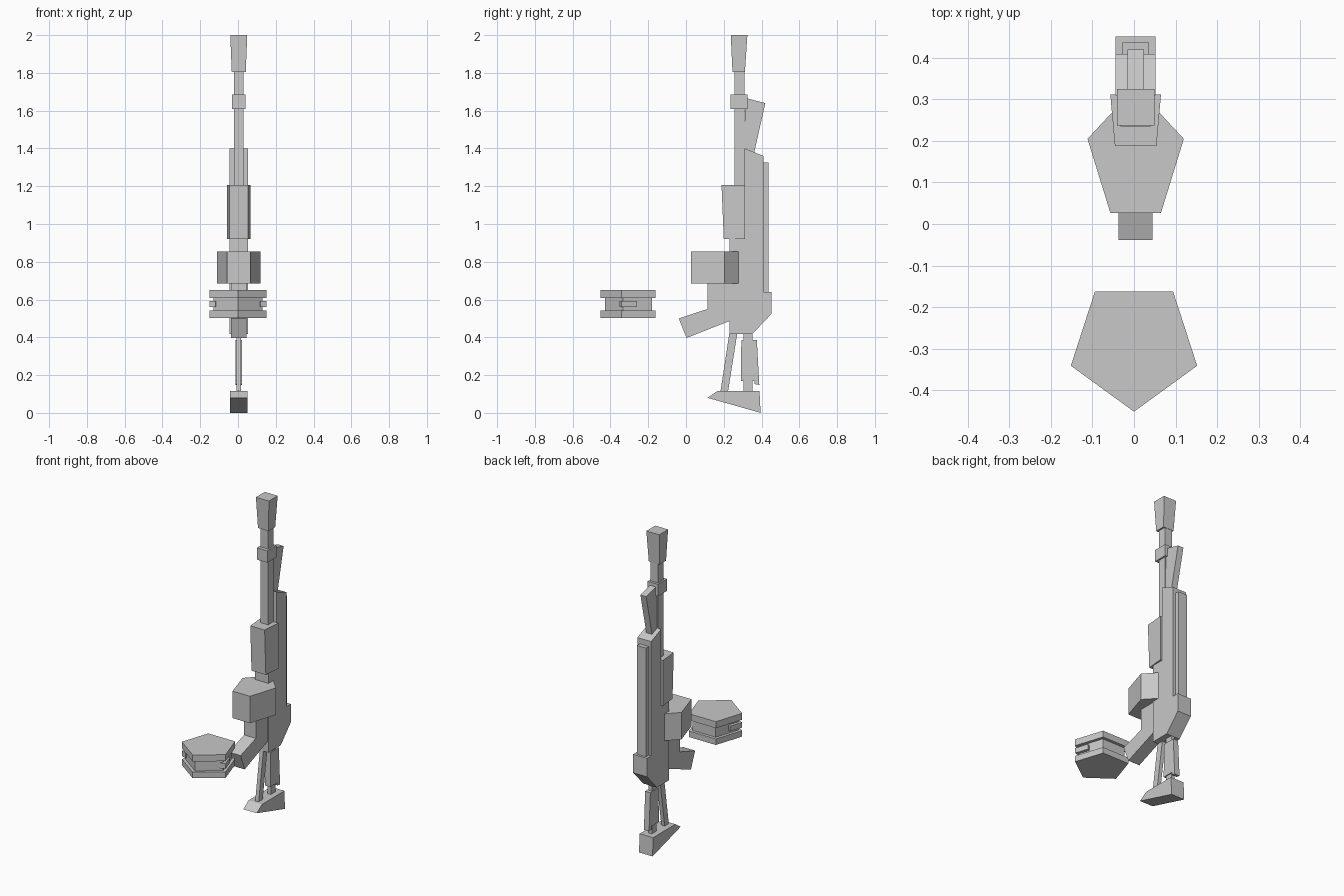
import bpy, bmesh, math
from mathutils import Vector

default = bpy.data.objects.get("Cube")
if default:
    bpy.data.objects.remove(default, do_unlink=True)

CX = 0.004  # centre line of the rifle

grey = bpy.data.materials.new("plain grey")
grey.use_nodes = True
colour = (0.58, 0.58, 0.58, 1)
grey.diffuse_color = colour
grey.node_tree.nodes["Principled BSDF"].inputs["Base Color"].default_value = colour


def loft(name, bottom, top):
    """Closed flat-faced solid between two matching loops of points."""
    bm = bmesh.new()
    a = [bm.verts.new(p) for p in bottom]
    b = [bm.verts.new(p) for p in top]
    n = len(a)
    bm.faces.new(a)
    bm.faces.new(b)
    for i in range(n):
        j = (i + 1) % n
        bm.faces.new((a[i], a[j], b[j], b[i]))
    bmesh.ops.recalc_face_normals(bm, faces=bm.faces)
    mesh = bpy.data.meshes.new(name)
    bm.to_mesh(mesh)
    bm.free()
    mesh.materials.append(grey)
    obj = bpy.data.objects.new(name, mesh)
    bpy.context.collection.objects.link(obj)
    return obj


def side_profile(name, half_width, points):
    """Side outline (y, z) extruded across the rifle."""
    return loft(name, [(CX - half_width, y, z) for y, z in points],
                [(CX + half_width, y, z) for y, z in points])


def plan(name, points, z0, z1):
    """Plan outline (x, y) extruded upward."""
    return loft(name, [(x, y, z0) for x, y in points],
                [(x, y, z1) for x, y in points])


def rect(half, y0, y1, z):
    return [(CX - half, y0, z), (CX + half, y0, z), (CX + half, y1, z), (CX - half, y1, z)]


def box(name, half, y0, y1, z0, z1):
    return loft(name, rect(half, y0, y1, z0), rect(half, y0, y1, z1))


# Barrel, collar and flared muzzle
box("barrel", 0.026, 0.257, 0.31, 0.9, 1.81)
box("barrel_collar", 0.036, 0.235, 0.325, 1.61, 1.685)
loft("muzzle", rect(0.037, 0.246, 0.312, 1.805), rect(0.045, 0.237, 0.325, 2.0))
side_profile("front_sight", 0.02,
             [(0.315, 1.667), (0.42, 1.64), (0.357, 1.36), (0.305, 1.36)])

# Receiver, top rail and handguard
side_profile("receiver", 0.048,
             [(0.31, 1.4), (0.41, 1.36), (0.41, 0.64), (0.452, 0.64), (0.452, 0.524),
              (0.352, 0.418), (0.23, 0.418), (0.23, 0.92), (0.31, 0.92)])
box("top_rail", 0.032, 0.405, 0.437, 0.635, 1.325)


def guard_loop(front, z):
    return [(CX - 0.05, front, z), (CX + 0.05, front, z),
            (CX + 0.061, 0.312, z), (CX - 0.061, 0.312, z)]


loft("handguard", guard_loop(0.2, 0.92), guard_loop(0.188, 1.207))

# Five-sided magazine well and bent grip
plan("magazine_well",
     [(CX - 0.061, 0.027), (CX + 0.061, 0.027), (CX + 0.116, 0.205),
      (CX, 0.33), (CX - 0.116, 0.205)], 0.684, 0.854)
side_profile("grip", 0.041,
             [(0.114, 0.7), (0.114, 0.55), (-0.038, 0.5), (0.003, 0.397),
              (0.24, 0.49), (0.24, 0.7)])

# Skeleton stock
side_profile("stock_strut", 0.012,
             [(0.23, 0.425), (0.272, 0.425), (0.222, 0.11), (0.182, 0.11)])
box("stock_tube", 0.012, 0.304, 0.352, 0.11, 0.425)
side_profile("cheek_rest", 0.018,
             [(0.293, 0.386), (0.375, 0.386), (0.388, 0.148), (0.362, 0.153),
              (0.362, 0.17), (0.29, 0.17)])
side_profile("butt_plate", 0.047,
             [(0.167, 0.116), (0.389, 0.116), (0.395, 0.0), (0.114, 0.08)])


# Detached drum magazine
def pentagon(radius):
    angles = [math.radians(72 * k - 90) for k in range(5)]
    return [(radius * math.cos(a), -0.292 + radius * math.sin(a)) for a in angles]


outer = pentagon(0.16)
plan("drum_bottom", outer, 0.503, 0.541)
plan("drum_core", pentagon(0.137), 0.535, 0.615)
plan("drum_top", outer, 0.609, 0.65)

# Latch on each flank of the drum, starting at the wide corner
corner, back = Vector(outer[1]), Vector(outer[2])
along = (back - corner).normalized() * 0.085
inward = Vector((-along.y, along.x)).normalized() * 0.035
latch = [corner, corner + along, corner + along + inward, corner + inward]
for name, side in (("left_latch", 1), ("right_latch", -1)):
    plan(name, [(side * p.x, p.y) for p in latch], 0.56, 0.593)
